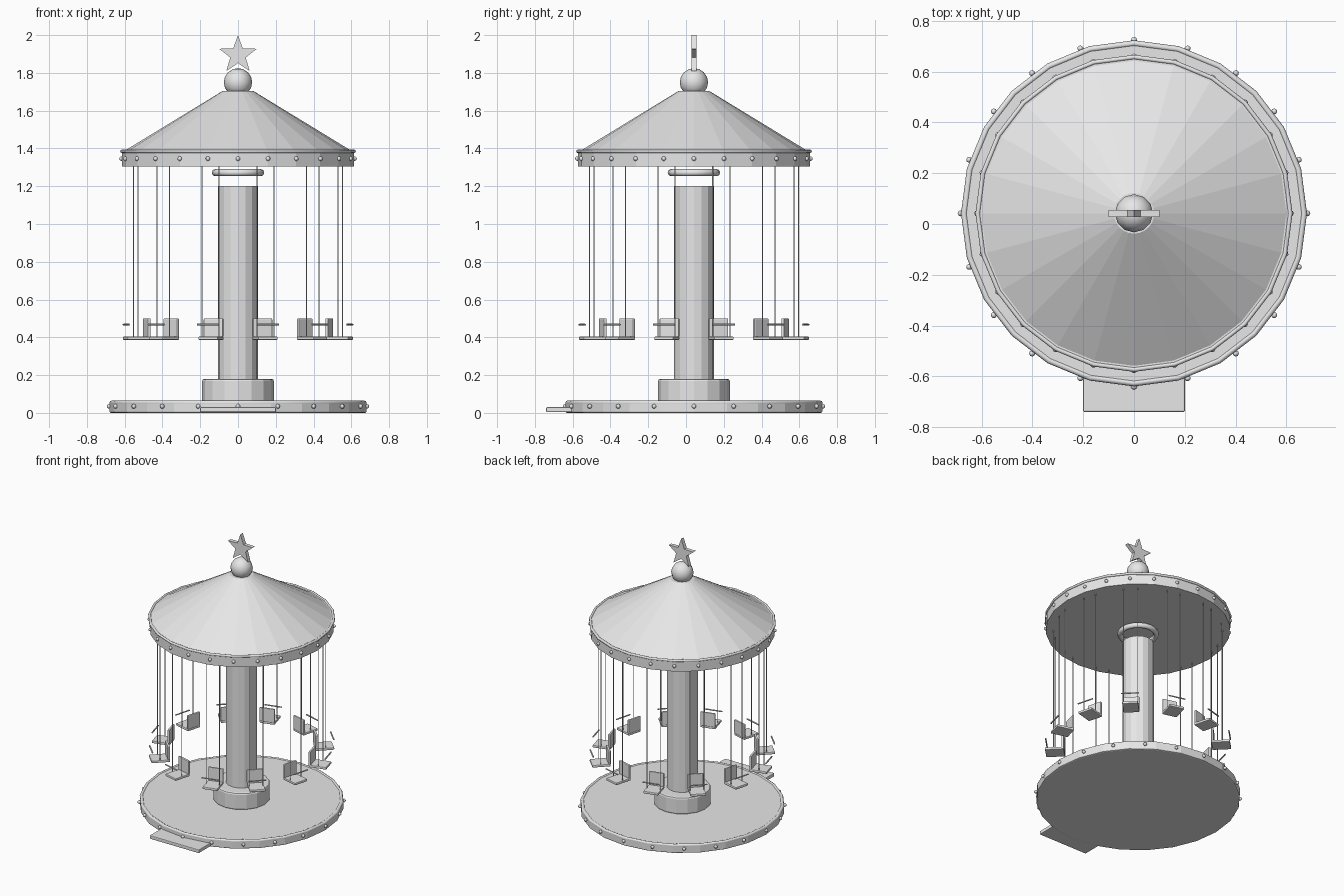
import bpy, bmesh, math
from mathutils import Matrix, Vector

if "Cube" in bpy.data.objects:
    bpy.data.objects.remove(bpy.data.objects["Cube"])

CY = 0.042                      # ride axis in y
AXIS = Matrix.Translation((0, CY, 0))

grey = bpy.data.materials.new("plain_grey")
grey.diffuse_color = (0.8, 0.8, 0.8, 1)
grey.use_nodes = True
grey.node_tree.nodes["Principled BSDF"].inputs["Base Color"].default_value = grey.diffuse_color


def finish(name, bm, bevel=0, smooth=False):
    me = bpy.data.meshes.new(name)
    bmesh.ops.recalc_face_normals(bm, faces=bm.faces)
    for f in bm.faces:
        f.smooth = smooth
    bm.to_mesh(me)
    bm.free()
    me.materials.append(grey)
    ob = bpy.data.objects.new(name, me)
    bpy.context.collection.objects.link(ob)
    if bevel:
        mod = ob.modifiers.new("rounded_edges", 'BEVEL')
        mod.width, mod.segments = bevel, 2
        mod.limit_method, mod.angle_limit = 'ANGLE', math.radians(40)
    return ob


def add_cone(bm, r1, r2, z0, z1, sides, m=AXIS):
    bmesh.ops.create_cone(bm, cap_ends=True, segments=sides, radius1=r1, radius2=r2,
                          depth=z1 - z0, matrix=m @ Matrix.Translation((0, 0, (z0 + z1) / 2)))


def cylinder(name, r1, r2, z0, z1, sides, bevel=0):
    bm = bmesh.new()
    add_cone(bm, r1, r2, z0, z1, sides)
    return finish(name, bm, bevel)


def ring(name, major, minor, z, sides=24, around=8):
    bm = bmesh.new()
    grid = []
    for i in range(sides):
        a = 2 * math.pi * i / sides
        row = []
        for j in range(around):
            b = 2 * math.pi * j / around
            r = major + minor * math.cos(b)
            row.append(bm.verts.new((r * math.cos(a), CY + r * math.sin(a), z + minor * math.sin(b))))
        grid.append(row)
    for i in range(sides):
        p, q = grid[i], grid[(i + 1) % sides]
        for j in range(around):
            k = (j + 1) % around
            bm.faces.new((p[j], q[j], q[k], p[k]))
    return finish(name, bm, smooth=True)


def add_box(bm, m, centre, size):
    bmesh.ops.create_cube(bm, size=1, matrix=m @ Matrix.Translation(centre) @ Matrix.Diagonal((*size, 1)))


def bulbs(name, count, radius, z, size):
    bm = bmesh.new()
    for i in range(count):
        m = AXIS @ Matrix.Rotation(2 * math.pi * i / count, 4, 'Z')
        bmesh.ops.create_uvsphere(bm, u_segments=8, v_segments=6, radius=size,
                                  matrix=m @ Matrix.Translation((radius, 0, z)))
    finish(name, bm, smooth=True)


# Platform, step and rim lights
cylinder("platform", 0.68, 0.68, 0, 0.06, 24, 0.008)
ring("platform_trim", 0.669, 0.012, 0.053)
bulbs("platform_bulbs", 20, 0.682, 0.035, 0.012)
bm = bmesh.new()
add_box(bm, Matrix(), (0, -0.67, 0.017), (0.4, 0.14, 0.026))
finish("entry_step", bm, 0.005)

# Central column
cylinder("column_base", 0.19, 0.19, 0.055, 0.18, 16, 0.012)
cylinder("column", 0.105, 0.105, 0.17, 1.2, 16)
ring("column_collar", 0.12, 0.019, 1.272, 20)

# Canopy
cylinder("canopy_band", 0.615, 0.615, 1.305, 1.388, 24)
ring("canopy_trim", 0.615, 0.009, 1.385)
cylinder("canopy_roof", 0.605, 0.08, 1.385, 1.705, 24)
bulbs("canopy_bulbs", 24, 0.617, 1.346, 0.012)

# Finial ball
bm = bmesh.new()
bmesh.ops.create_uvsphere(bm, u_segments=12, v_segments=8, radius=0.075,
                          matrix=Matrix.Translation((0, CY, 1.75)))
finish("finial_ball", bm, smooth=True)

# Star on top
bm = bmesh.new()
pts = []
for i in range(10):
    r = 0.105 if i % 2 == 0 else 0.043
    a = math.pi / 2 + i * math.pi / 5
    pts.append(bm.verts.new((r * math.cos(a), CY - 0.014, 1.895 + r * math.sin(a))))
face = bm.faces.new(pts)
out = bmesh.ops.extrude_face_region(bm, geom=[face])
bmesh.ops.translate(bm, vec=Vector((0, 0.028, 0)),
                    verts=[v for v in out["geom"] if isinstance(v, bmesh.types.BMVert)])
finish("star", bm)

# Twelve hanging seats facing outward
seats, chains, bars = bmesh.new(), bmesh.new(), bmesh.new()
for i in range(12):
    m = AXIS @ Matrix.Rotation(math.radians(15 + 30 * i), 4, 'Z')
    add_box(seats, m, (0.555, 0, 0.395), (0.125, 0.106, 0.018))
    add_box(seats, m, (0.5, 0, 0.45), (0.016, 0.106, 0.1))
    for s in (-1, 1):
        add_cone(chains, 0.003, 0.003, 0.395, 1.31, 6, m @ Matrix.Translation((0.56, s * 0.047, 0)))
    lay = Matrix.Translation((0.612, 0, 0.467)) @ Matrix.Rotation(math.pi / 2, 4, 'X')
    add_cone(bars, 0.005, 0.005, -0.06, 0.06, 6, m @ lay)
finish("seats", seats, 0.005)
finish("seat_chains", chains)
finish("safety_bars", bars)
